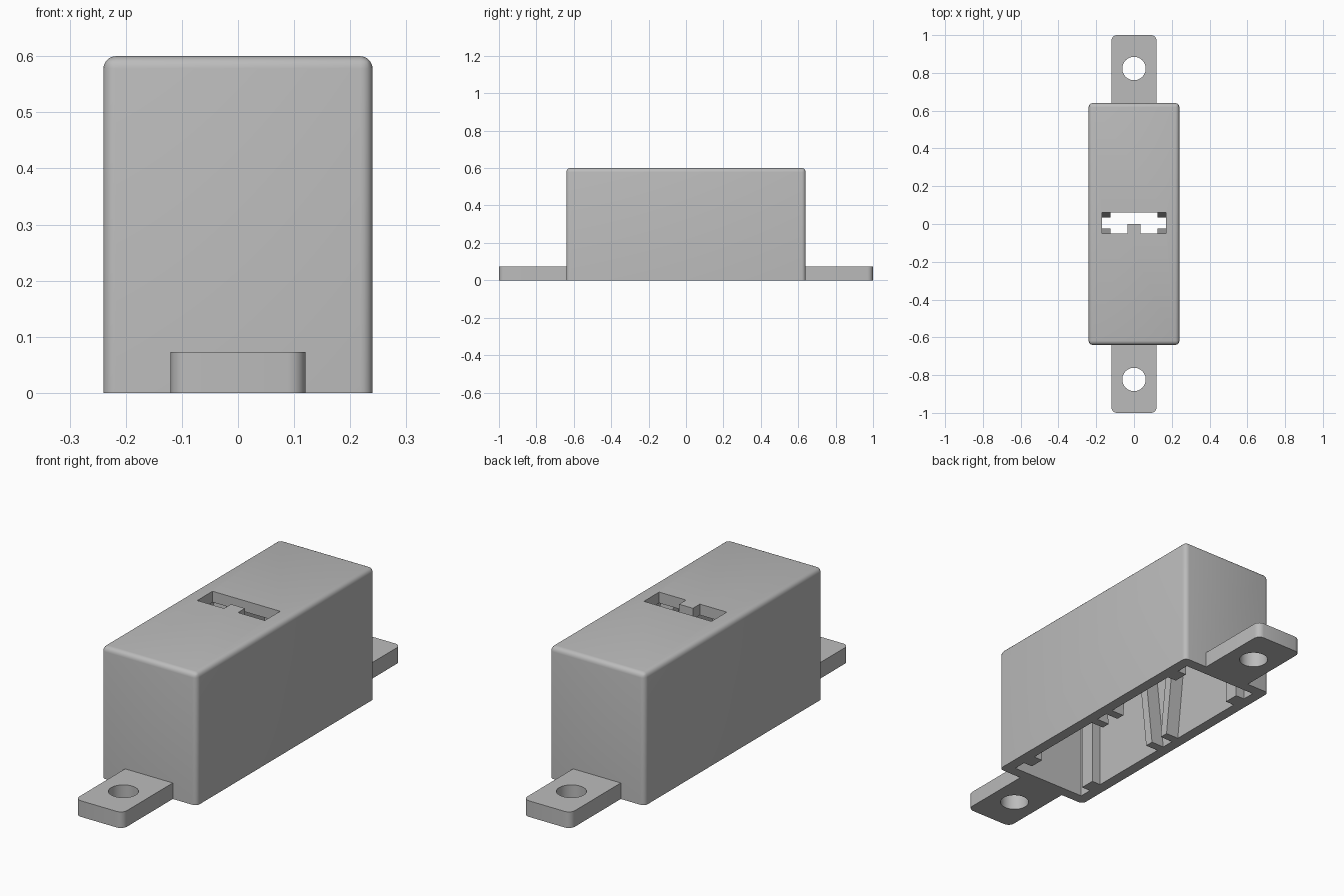
import bpy, bmesh

cube = bpy.data.objects.get("Cube")
if cube:
    bpy.data.objects.remove(cube, do_unlink=True)

grey = bpy.data.materials.new("light grey plastic")
grey.use_nodes = True
colour = (0.5, 0.5, 0.5, 1)
grey.diffuse_color = colour
grey.node_tree.nodes["Principled BSDF"].inputs["Base Color"].default_value = colour

HALF_X, HALF_Y, HEIGHT, WALL = 0.24, 0.64, 0.6, 0.05
INNER = HALF_X - WALL
CEILING = HEIGHT - WALL


def prism(name, base, z0, z1, top=None, bevel=0, edge_rule=None):
    """Solid between a base outline and an equal (or shifted) top outline."""
    bm = bmesh.new()
    low = [bm.verts.new((x, y, z0)) for x, y in base]
    high = [bm.verts.new((x, y, z1)) for x, y in (top or base)]
    bm.faces.new(low)
    bm.faces.new(high)
    n = len(low)
    for i in range(n):
        j = (i + 1) % n
        bm.faces.new((low[i], low[j], high[j], high[i]))
    if bevel:
        edges = [e for e in bm.edges if edge_rule(*[v.co for v in e.verts])]
        bmesh.ops.bevel(bm, geom=edges, offset=bevel, segments=5,
                        profile=0.5, affect='EDGES')
    bmesh.ops.recalc_face_normals(bm, faces=bm.faces)
    mesh = bpy.data.meshes.new(name)
    bm.to_mesh(mesh)
    bm.free()
    mesh.materials.append(grey)
    obj = bpy.data.objects.new(name, mesh)
    bpy.context.collection.objects.link(obj)
    return obj


def rect(x0, x1, y0, y1):
    return [(x0, y0), (x1, y0), (x1, y1), (x0, y1)]


def cut(obj, cutter):
    mod = obj.modifiers.new("cut", 'BOOLEAN')
    mod.operation, mod.solver, mod.object = 'DIFFERENCE', 'EXACT', cutter
    bpy.context.view_layer.objects.active = obj
    bpy.ops.object.modifier_apply(modifier=mod.name)
    bpy.data.objects.remove(cutter, do_unlink=True)


def smooth(obj):
    bpy.ops.object.select_all(action='DESELECT')
    obj.select_set(True)
    bpy.context.view_layer.objects.active = obj
    bpy.ops.object.shade_smooth_by_angle(angle=0.6)


# Housing: rounded box, open underneath
housing = prism("housing", rect(-HALF_X, HALF_X, -HALF_Y, HALF_Y), 0, HEIGHT,
                bevel=0.022, edge_rule=lambda a, b: max(a.z, b.z) > 0)
cut(housing, prism("cavity", rect(-INNER, INNER, WALL - HALF_Y, HALF_Y - WALL),
                   -0.1, CEILING))

# Keyed slot through the roof
slot = [(-0.17, -0.05), (-0.035, -0.05), (-0.035, 0), (0.035, 0),
        (0.035, -0.05), (0.17, -0.05), (0.17, 0.06), (-0.17, 0.06)]
cut(housing, prism("slot_cutter", slot, CEILING - 0.1, HEIGHT + 0.1))
smooth(housing)

# Mounting tabs with screw holes
for side, name in ((-1, "front"), (1, "back")):
    y0, y1 = sorted((side * HALF_Y, side))
    tab = prism(name + "_mounting_tab", rect(-0.12, 0.12, y0, y1), 0, 0.073,
                bevel=0.03, edge_rule=lambda a, b: abs(a.z - b.z) > 0.05
                and abs(a.y) > 0.9)
    bpy.ops.mesh.primitive_cylinder_add(vertices=48, radius=0.062, depth=0.4,
                                        location=(0, side * 0.823, 0))
    cut(tab, bpy.context.object)
    smooth(tab)

# Guide ribs inside the side walls: leaning pair in the middle, straight at the ends
for side, name in ((-1, "right"), (1, "left")):
    x0, x1 = sorted((side * 0.125, side * INNER))
    prism(name + "_front_guide", rect(x0, x1, -0.065, -0.025), 0, CEILING,
          top=rect(x0, x1, -0.13, -0.09))
    prism(name + "_back_guide", rect(x0, x1, 0.035, 0.075), 0, CEILING,
          top=rect(x0, x1, 0.1, 0.14))
    x0, x1 = sorted((side * 0.145, side * INNER))
    for end, where in ((-1, "front"), (1, "back")):
        y0, y1 = sorted((end * 0.46, end * 0.53))
        prism(f"{name}_{where}_end_rib", rect(x0, x1, y0, y1), 0, CEILING)
